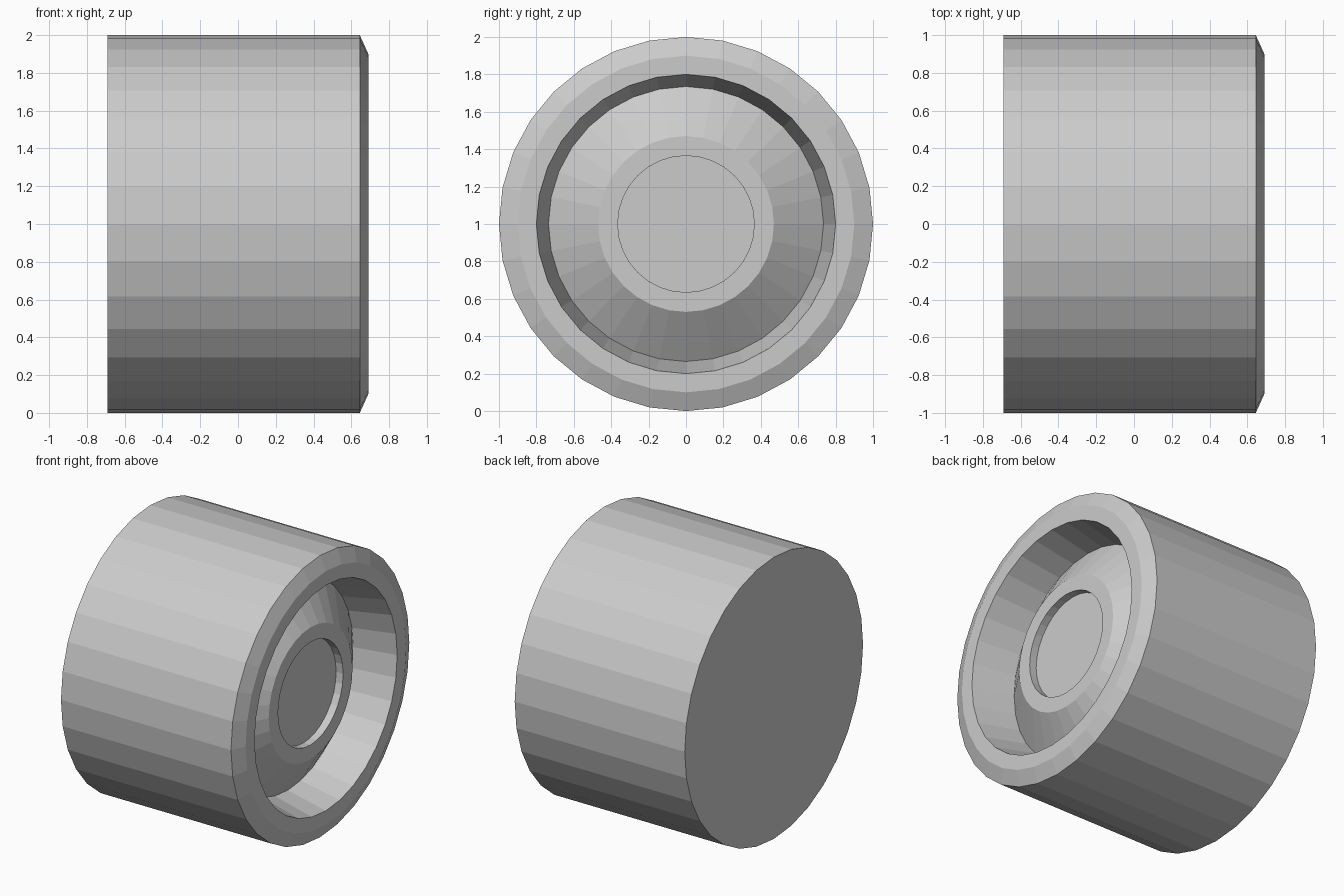
import bpy, bmesh
from math import sin, cos, tau

if "Cube" in bpy.data.objects:
    bpy.data.objects.remove(bpy.data.objects["Cube"])

SIDES = 32
CENTRE_Z = 1.0


def lathe_x(name, profile):
    """Revolve (x, radius) points round the x axis and cap both ends."""
    bm = bmesh.new()
    rings = []
    for x, r in profile:
        rings.append([bm.verts.new((x, r * cos(tau * i / SIDES), r * sin(tau * i / SIDES)))
                      for i in range(SIDES)])
    for a, b in zip(rings, rings[1:]):
        for i in range(SIDES):
            j = (i + 1) % SIDES
            bm.faces.new((a[i], a[j], b[j], b[i]))
    bm.faces.new(rings[0])
    bm.faces.new(rings[-1])
    bmesh.ops.recalc_face_normals(bm, faces=bm.faces)
    mesh = bpy.data.meshes.new(name)
    bm.to_mesh(mesh)
    bm.free()
    obj = bpy.data.objects.new(name, mesh)
    obj.location.z = CENTRE_Z
    bpy.context.collection.objects.link(obj)
    return obj


# Wheel: flat back, tread, bevelled rim, recess, conical hub, sunken hub cap
lathe_x("wheel", [
    (-0.69, 1.0),     # back edge
    (0.645, 1.0),     # tread
    (0.69, 0.90),     # rim bevel
    (0.69, 0.80),     # rim face
    (0.39, 0.735),    # recess wall
    (0.57, 0.47),     # hub cone
    (0.57, 0.365),    # hub ring
    (0.515, 0.365),   # hub cap wall
])
